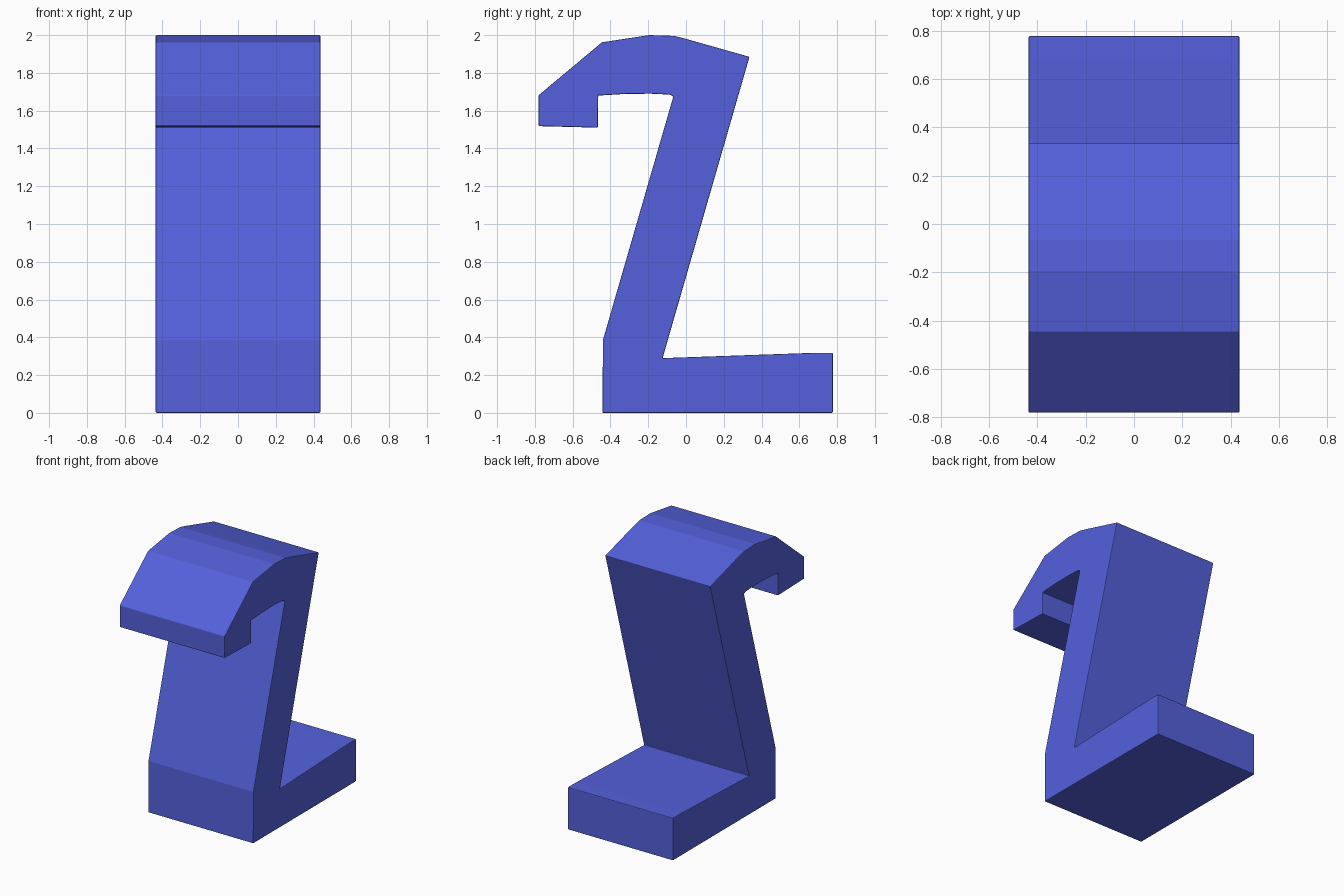
import bpy, bmesh

if "Cube" in bpy.data.objects:
    bpy.data.objects.remove(bpy.data.objects["Cube"])

HALF_WIDTH = 0.436

# Side profile (y, z): foot, slanted stem, curved hooked top
profile = [
    (-0.442, 0.0), (0.777, 0.0), (0.777, 0.318), (0.68, 0.318), (-0.124, 0.29),
    (0.336, 1.885), (0.0, 1.98), (-0.065, 1.996), (-0.195, 2.0), (-0.445, 1.962),
    (-0.78, 1.682), (-0.78, 1.518), (-0.467, 1.51), (-0.465, 1.68),
    (-0.33, 1.688), (-0.19, 1.69), (-0.085, 1.685), (-0.067, 1.675),
    (-0.44, 0.385),
]

# Extrude the profile across the width
bm = bmesh.new()
face = bm.faces.new([bm.verts.new((-HALF_WIDTH, y, z)) for y, z in profile])
result = bmesh.ops.extrude_face_region(bm, geom=[face])
moved = [v for v in result["geom"] if isinstance(v, bmesh.types.BMVert)]
bmesh.ops.translate(bm, vec=(2 * HALF_WIDTH, 0, 0), verts=moved)
bmesh.ops.recalc_face_normals(bm, faces=bm.faces)

mesh = bpy.data.meshes.new("hooked_stand")
bm.to_mesh(mesh)
bm.free()
stand = bpy.data.objects.new("hooked_stand", mesh)
bpy.context.collection.objects.link(stand)

# Slightly softened outer edges
bevel = stand.modifiers.new("soft_edges", "BEVEL")
bevel.width = 0.005
bevel.segments = 2
bevel.limit_method = "ANGLE"
bevel.angle_limit = 0.7

# Blue plastic
blue = bpy.data.materials.new("blue_plastic")
blue.diffuse_color = (0.09, 0.12, 0.72, 1.0)
blue.use_nodes = True
blue.node_tree.nodes["Principled BSDF"].inputs["Base Color"].default_value = blue.diffuse_color
mesh.materials.append(blue)
